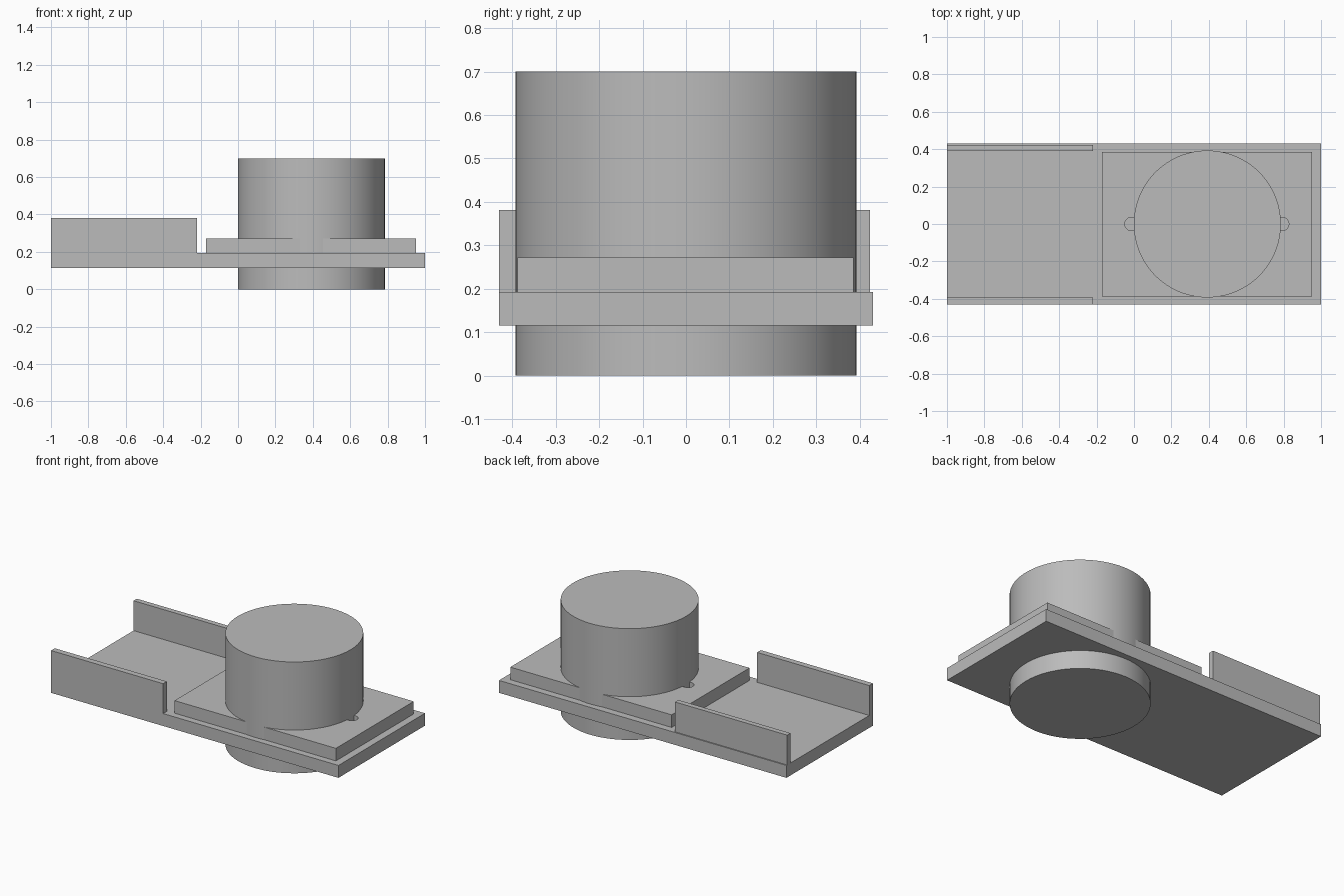
import bpy

if "Cube" in bpy.data.objects:
    bpy.data.objects.remove(bpy.data.objects["Cube"])

grey = bpy.data.materials.new("grey")
grey.diffuse_color = (0.5, 0.5, 0.5, 1)
grey.use_nodes = True
grey.node_tree.nodes["Principled BSDF"].inputs["Base Color"].default_value = grey.diffuse_color


def finish(obj, name):
    obj.name = name
    obj.data.materials.append(grey)
    return obj


def box(name, x0, x1, y0, y1, z0, z1):
    bpy.ops.mesh.primitive_cube_add(
        size=1, location=((x0 + x1) / 2, (y0 + y1) / 2, (z0 + z1) / 2))
    obj = bpy.context.object
    obj.scale = (x1 - x0, y1 - y0, z1 - z0)
    bpy.ops.object.transform_apply(location=False, rotation=False, scale=True)
    return finish(obj, name)


def cylinder(name, x, radius, z0, z1, sides):
    bpy.ops.mesh.primitive_cylinder_add(
        vertices=sides, radius=radius, depth=z1 - z0, location=(x, 0, (z0 + z1) / 2))
    bpy.ops.object.shade_smooth_by_angle()
    return finish(bpy.context.object, name)


# Flat base and the two side walls at its left end
box("base", -1, 1, -0.43, 0.43, 0.115, 0.193)
box("front_wall", -1, -0.22, -0.43, -0.393, 0.193, 0.381)
box("back_wall", -1, -0.22, 0.39, 0.423, 0.193, 0.381)

# Raised plate and the drum standing through it
plate = box("plate", -0.17, 0.953, -0.388, 0.385, 0.193, 0.272)
cylinder("drum", 0.392, 0.393, 0, 0.7, 96)

# Small round notches in the plate on either side of the drum
for i, x in enumerate((-0.013, 0.792)):
    cutter = cylinder(f"notch_cutter_{i}", x, 0.036, 0.15, 0.32, 32)
    cutter.hide_render = True
    cutter.hide_set(True)
    cut = plate.modifiers.new(f"notch_{i}", 'BOOLEAN')
    cut.operation = 'DIFFERENCE'
    cut.solver = 'EXACT'
    cut.object = cutter
